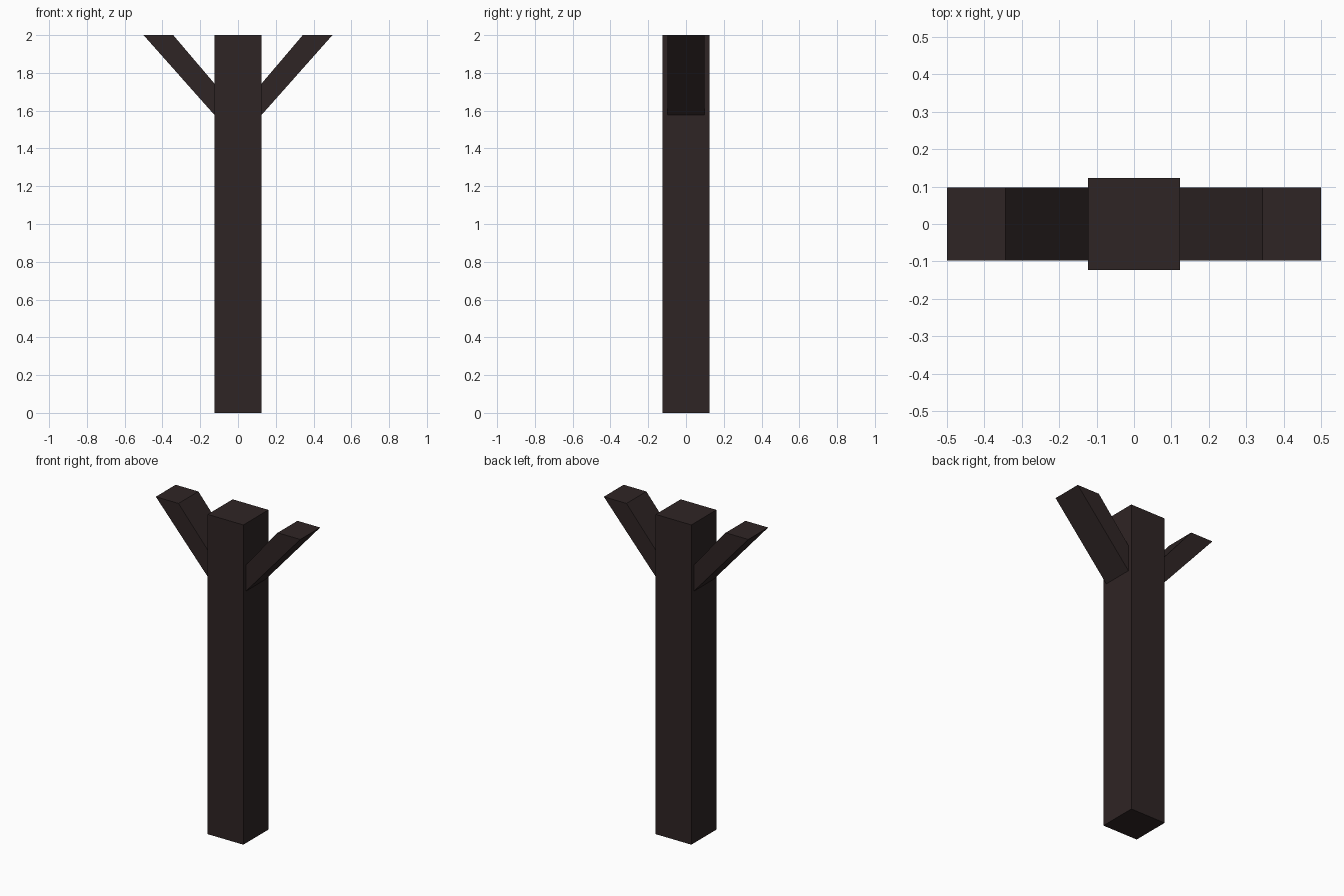
import bpy
import bmesh

if "Cube" in bpy.data.objects:
    bpy.data.objects.remove(bpy.data.objects["Cube"])

wood = bpy.data.materials.new("dark_brown_wood")
wood.diffuse_color = (0.028, 0.018, 0.018, 1.0)
wood.use_nodes = True
wood.node_tree.nodes["Principled BSDF"].inputs["Base Color"].default_value = wood.diffuse_color

POST = 0.1235   # half width of the post
BRACE = 0.098   # half depth of the braces


def extrude_profile(name, points, half_depth):
    """Closed prism from an (x, z) profile, extruded along y."""
    bm = bmesh.new()
    face = bm.faces.new([bm.verts.new((x, -half_depth, z)) for x, z in points])
    result = bmesh.ops.extrude_face_region(bm, geom=[face])
    moved = [g for g in result["geom"] if isinstance(g, bmesh.types.BMVert)]
    bmesh.ops.translate(bm, verts=moved, vec=(0, 2 * half_depth, 0))
    bmesh.ops.recalc_face_normals(bm, faces=bm.faces)
    mesh = bpy.data.meshes.new(name)
    bm.to_mesh(mesh)
    bm.free()
    mesh.materials.append(wood)
    obj = bpy.data.objects.new(name, mesh)
    bpy.context.collection.objects.link(obj)
    return obj


# Square upright post
extrude_profile("post", [(-POST, 0), (POST, 0), (POST, 2), (-POST, 2)], POST)

# Slanted braces, cut level at the top and flush against the post
for side, name in ((-1, "left_brace"), (1, "right_brace")):
    profile = [(POST, 1.576), (0.5, 2.0), (0.343, 2.0), (POST, 1.742)]
    extrude_profile(name, [(side * x, z) for x, z in profile], BRACE)
